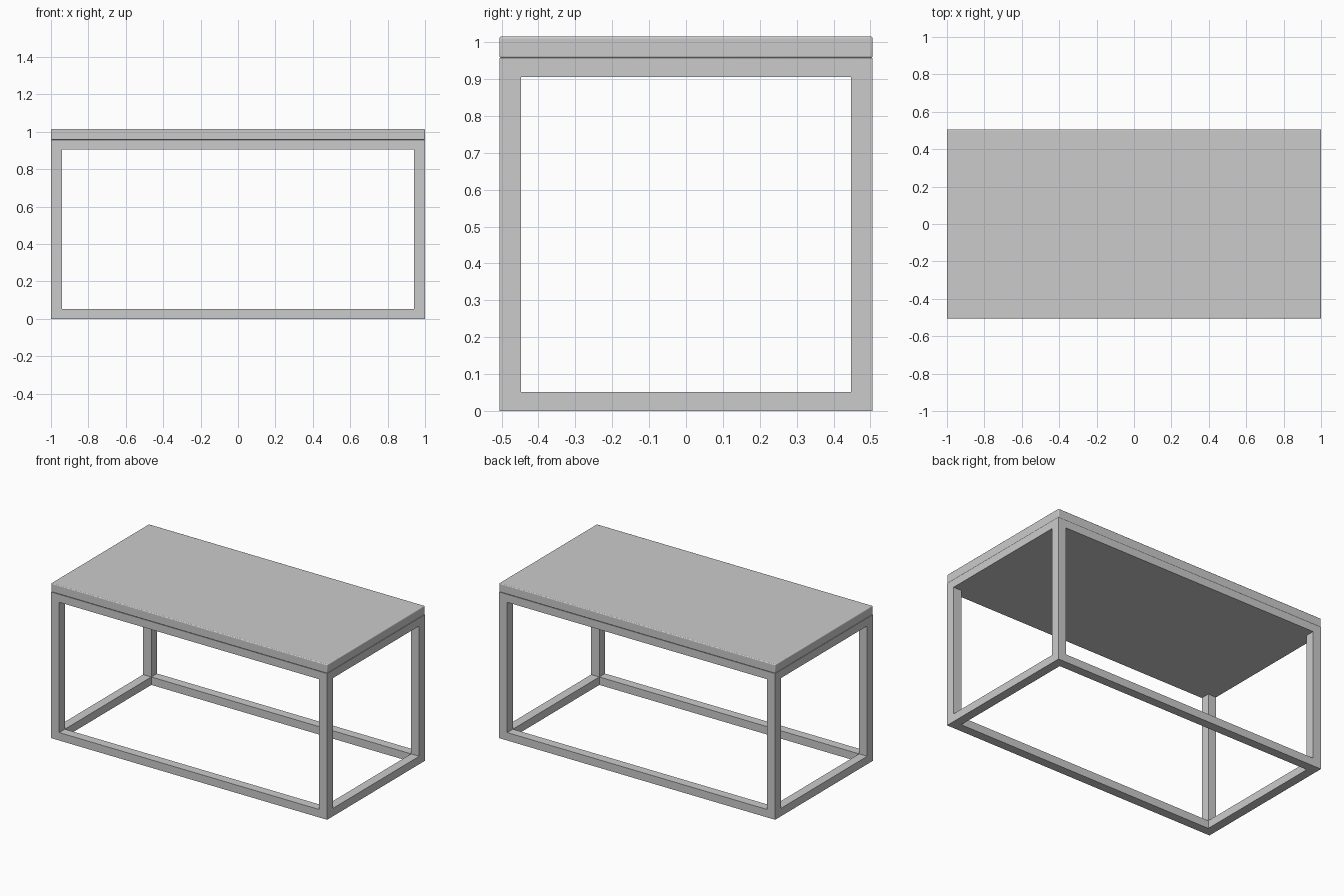
import bpy, bmesh, math

if "Cube" in bpy.data.objects:
    bpy.data.objects.remove(bpy.data.objects["Cube"])

X, Y, BAR = 1.0, 0.506, 0.059          # half sizes and bar width
Z_RAIL, Z_PLATE, Z_FRAME, Z_TOP = 0.052, 0.905, 0.957, 1.015


def make_object(name, bm):
    mesh = bpy.data.meshes.new(name)
    bm.to_mesh(mesh)
    bm.free()
    obj = bpy.data.objects.new(name, mesh)
    bpy.context.collection.objects.link(obj)
    return obj


# Frame: one welded shell on a 3x3x3 cell layout (bottom ring, legs, closed top plate)
cuts = [(-X, -X + BAR, X - BAR, X), (-Y, -Y + BAR, Y - BAR, Y), (0, Z_RAIL, Z_PLATE, Z_FRAME)]


def filled(c):
    if min(c) < 0 or max(c) > 2:
        return False
    return c[2] == 2 or sum(v != 1 for v in c) >= 2


bm = bmesh.new()
verts = {}


def vert(k):
    if k not in verts:
        verts[k] = bm.verts.new([cuts[a][k[a]] for a in range(3)])
    return verts[k]


for cell in [(i, j, k) for i in range(3) for j in range(3) for k in range(3)]:
    if not filled(cell):
        continue
    for axis in range(3):
        u, v = (axis + 1) % 3, (axis + 2) % 3
        for side in (0, 1):
            near = list(cell)
            near[axis] += 2 * side - 1
            if filled(near):
                continue
            loop = []
            for du, dv in ((0, 0), (1, 0), (1, 1), (0, 1)):
                p = list(cell)
                p[axis] += side
                p[u] += du
                p[v] += dv
                loop.append(vert(tuple(p)))
            bm.faces.new(loop if side else loop[::-1])
bm.normal_update()
make_object("frame", bm)

# Tabletop: slab with small rounded edges
bm = bmesh.new()
bmesh.ops.create_cube(bm, size=1)
bmesh.ops.scale(bm, vec=(2 * X, 2 * Y, Z_TOP - Z_FRAME), verts=bm.verts)
bmesh.ops.translate(bm, vec=(0, 0, (Z_TOP + Z_FRAME) / 2), verts=bm.verts)
top = make_object("tabletop", bm)
bevel = top.modifiers.new("rounded_edges", 'BEVEL')
bevel.width = 0.005
bevel.segments = 3
bpy.context.view_layer.objects.active = top
top.select_set(True)
bpy.ops.object.shade_smooth_by_angle(angle=math.radians(40))
